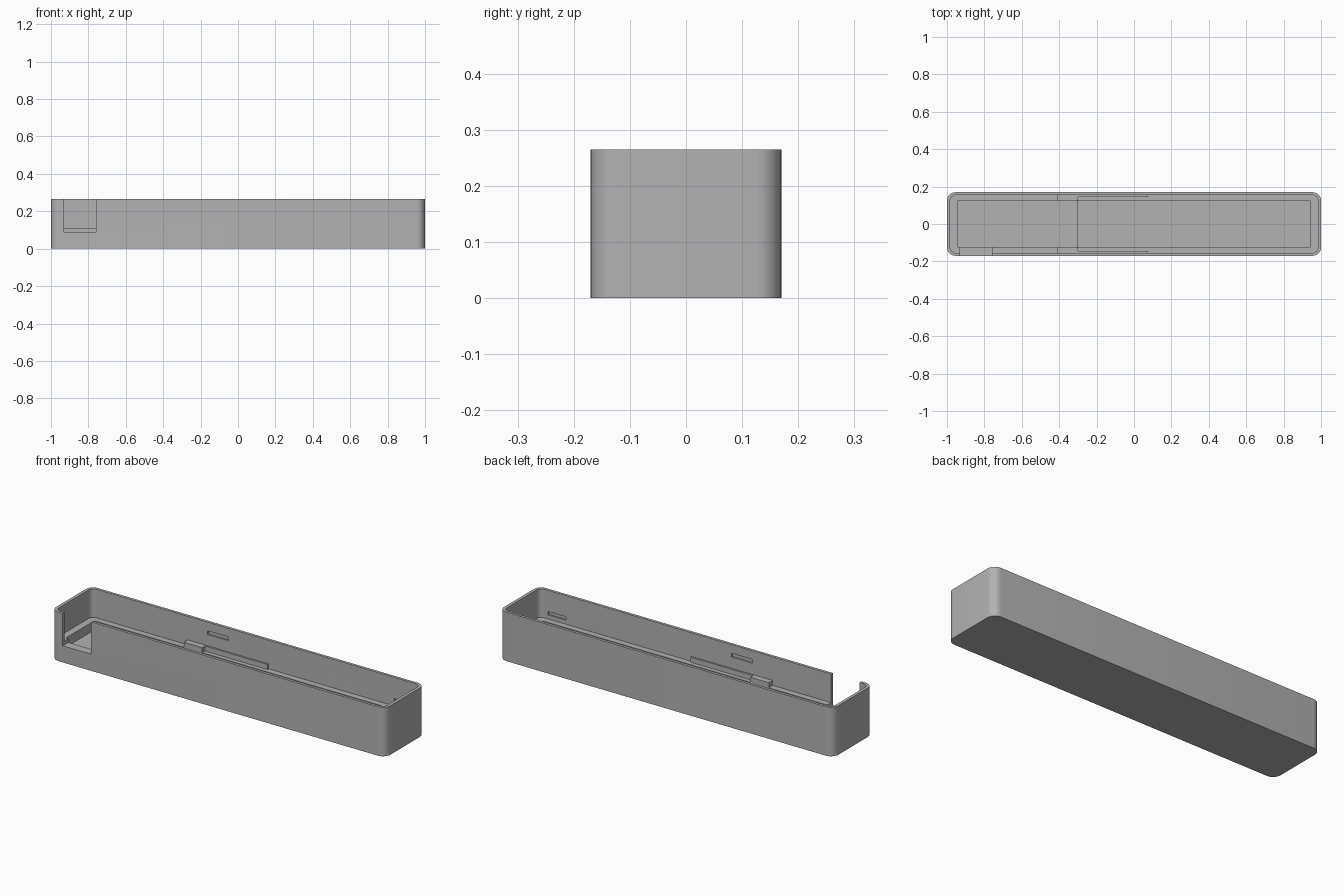
import bpy
import bmesh
from mathutils import Vector

if "Cube" in bpy.data.objects:
    bpy.data.objects.remove(bpy.data.objects["Cube"])

grey = bpy.data.materials.new("mid_grey")
grey.use_nodes = True
colour = (0.45, 0.45, 0.45, 1)
grey.diffuse_color = colour
grey.node_tree.nodes["Principled BSDF"].inputs["Base Color"].default_value = colour


def box(name, x, y, z, radius=0):
    """Box from (min, max) ranges, with optionally rounded upright edges."""
    bm = bmesh.new()
    bmesh.ops.create_cube(bm, size=1)
    for v in bm.verts:
        v.co = Vector([r[0] if c < 0 else r[1] for c, r in zip(v.co, (x, y, z))])
    if radius:
        upright = [e for e in bm.edges
                   if abs(e.verts[0].co.z - e.verts[1].co.z) > 1e-4]
        bmesh.ops.bevel(bm, geom=upright, offset=radius, segments=8,
                        profile=0.5, affect='EDGES')
    bmesh.ops.recalc_face_normals(bm, faces=bm.faces)
    mesh = bpy.data.meshes.new(name)
    bm.to_mesh(mesh)
    bm.free()
    mesh.materials.append(grey)
    obj = bpy.data.objects.new(name, mesh)
    bpy.context.collection.objects.link(obj)
    return obj


def activate(obj):
    bpy.ops.object.select_all(action='DESELECT')
    obj.select_set(True)
    bpy.context.view_layer.objects.active = obj


def cut(target, *args):
    """Subtract a box from the target, then discard the cutter."""
    cutter = box("cutter", *args)
    cutter.hide_render = True
    mod = target.modifiers.new("cut", 'BOOLEAN')
    mod.operation, mod.solver, mod.object = 'DIFFERENCE', 'EXACT', cutter
    activate(target)
    bpy.ops.object.modifier_apply(modifier=mod.name)
    bpy.data.objects.remove(cutter)


HEIGHT, LEDGE, TOP = 0.265, 0.11, 0.4
WALL_Y, POCKET_Y = 0.155, 0.122

# Tray body with rounded corners
tray = box("tray", (-1, 1), (-0.17, 0.17), (0, HEIGHT), 0.045)
# Upper cavity, down to the ledge
cut(tray, (-0.983, 0.983), (-WALL_Y, WALL_Y), (LEDGE, TOP), 0.03)
# Two lower pockets at different depths
cut(tray, (-0.945, -0.29), (-POCKET_Y, POCKET_Y), (0.06, TOP))
cut(tray, (-0.3, 0.945), (-POCKET_Y, POCKET_Y), (0.035, TOP))
# Cable notch through the front wall
cut(tray, (-0.93, -0.76), (-0.3, -0.1), (0.09, TOP))
# Shallow catch slots inside both long walls
for x, z in (((-0.29, -0.165), (0.198, 0.218)), ((0.826, 0.934), (0.132, 0.15))):
    cut(tray, x, (-WALL_Y - 0.007, WALL_Y + 0.007), z)

# Raised stops on both ledges: a wide block, then a thin strip
for side, label in ((1, "back"), (-1, "front")):
    for name, x, inner in (("stop", (-0.41, -0.3), POCKET_Y),
                           ("strip", (-0.3, 0.075), 0.145)):
        y = sorted((side * inner, side * (WALL_Y + 0.003)))
        box(f"{label}_ledge_{name}", x, y, (LEDGE - 0.003, LEDGE + 0.027))

# Smooth rounded corners, crisp edges
activate(tray)
bpy.ops.object.shade_smooth_by_angle(angle=0.52)
